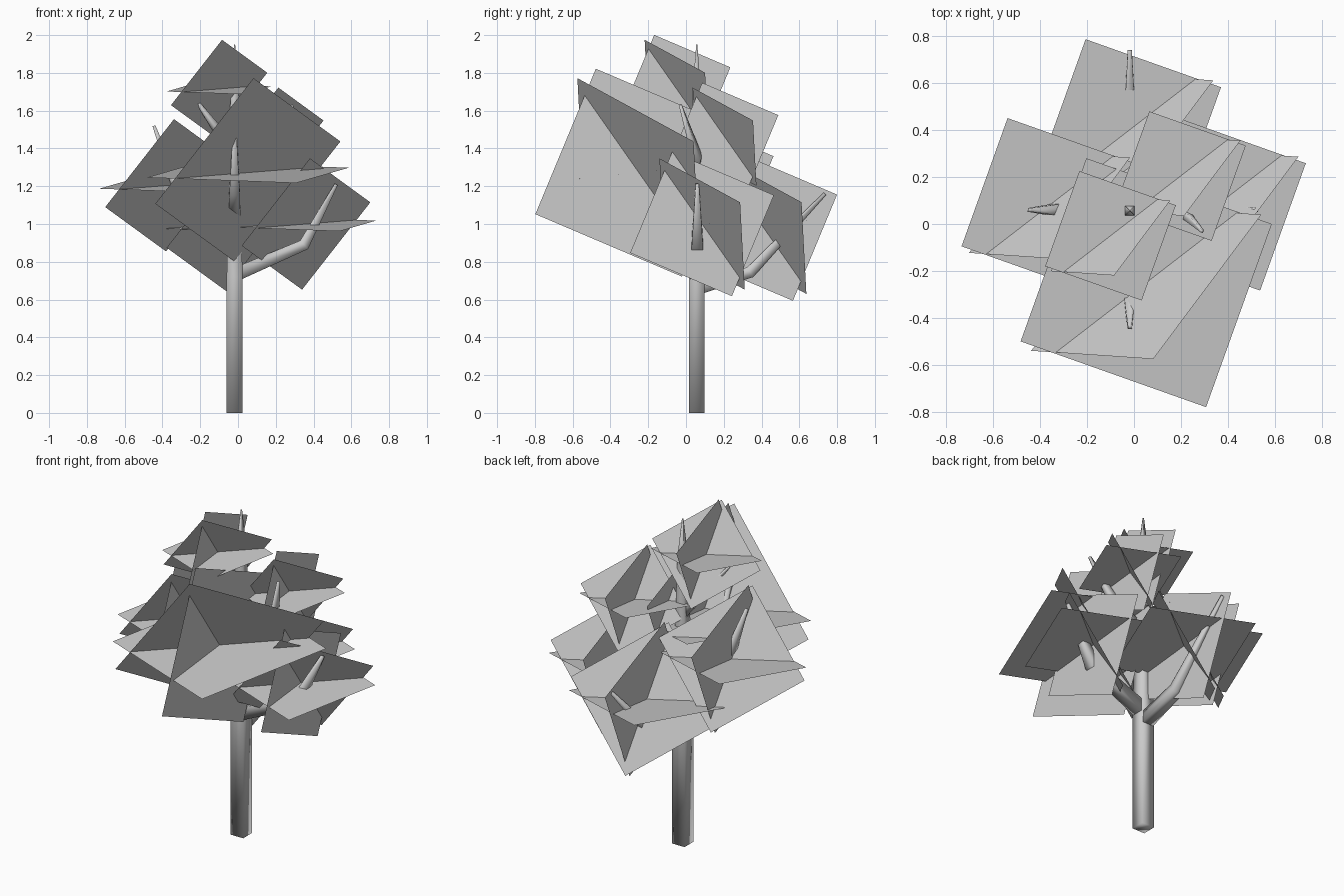
import bpy
from mathutils import Vector

if "Cube" in bpy.data.objects:
    bpy.data.objects.remove(bpy.data.objects["Cube"])


def make_object(name, verts, faces, smooth=False):
    mesh = bpy.data.meshes.new(name)
    mesh.from_pydata(verts, [], faces)
    mesh.polygons.foreach_set("use_smooth", [smooth] * len(mesh.polygons))
    mesh.update()
    obj = bpy.data.objects.new(name, mesh)
    bpy.context.collection.objects.link(obj)
    return obj


def square_limb(name, path, radii):
    """Four-sided tapering tube swept along a path."""
    pts = [Vector(p) for p in path]
    n = len(pts)
    heading = pts[-1] - pts[0]
    side = Vector((-heading.y, heading.x, 0))
    side = side.normalized() if side.length > 0.001 else Vector((1, 0, 0))
    verts, faces = [], []
    for i, (p, r) in enumerate(zip(pts, radii)):
        before = (p - pts[max(i - 1, 0)]).normalized()
        after = (pts[min(i + 1, n - 1)] - p).normalized()
        up = (before + after).normalized().cross(side).normalized()
        for a, b in ((-1, -1), (1, -1), (1, 1), (-1, 1)):
            verts.append(p + side * a * r + up * b * r)
    for i in range(n - 1):
        for k in range(4):
            j = (k + 1) % 4
            faces.append((4 * i + k, 4 * i + 4 + k, 4 * i + 4 + j, 4 * i + j))
    faces += [(0, 1, 2, 3), tuple(4 * n - 1 - k for k in range(4))]
    return make_object(name, verts, faces, True)


# Trunk
TX, TY = -0.018, 0.057
square_limb("trunk",
            [(TX, TY, z) for z in (0, 0.72, 1.2, 1.72, 1.95)],
            [0.042, 0.042, 0.033, 0.021, 0.003])

# Branches: height on trunk, elbow, tip, base radius
branches = {
    "right_branch": (0.73, (0.35, 0.06, 0.89), (0.52, 0.06, 1.21), 0.036),
    "back_branch": (0.66, (TX, 0.34, 0.745), (TX, 0.735, 1.16), 0.036),
    "front_branch": (0.98, (TX, -0.30, 1.17), (TX, -0.44, 1.51), 0.033),
    "left_branch": (1.02, (-0.32, 0.06, 1.18), (-0.445, 0.06, 1.52), 0.032),
    "upper_right_branch": (1.22, (0.20, 0.06, 1.35), (0.29, -0.03, 1.63), 0.026),
    "upper_left_branch": (1.38, (-0.11, 0.0, 1.50), (-0.225, -0.09, 1.66), 0.022),
}
for name, (z, elbow, tip, r) in branches.items():
    square_limb(name, [(TX, TY, z), elbow, tip], [r, r * 0.85, r * 0.25])

# Half diagonals of the three crossing leaf cards
cards = [
    ((0.535, 0.25, 0.026), (0.255, -0.53, -0.055)),
    ((0.03, -0.325, 0.50), (0.49, 0.29, 0.165)),
    ((0, -0.5475, -0.22), (0, -0.2275, 0.55)),
]

# Foliage clumps: centre and scale
clumps = {
    "front_foliage": ((0.052, -0.25, 1.272), 1.0),
    "left_foliage": ((-0.36, 0.08, 1.205), 0.70),
    "right_foliage": ((0.36, 0.085, 1.0), 0.695),
    "back_foliage": ((-0.02, 0.40, 0.995), 0.73),
    "upper_right_foliage": ((0.198, 0.204, 1.462), 0.52),
    "top_foliage": ((-0.10, -0.05, 1.715), 0.52),
}
for name, (centre, s) in clumps.items():
    c = Vector(centre)
    verts, faces = [], []
    for d1, d2 in cards:
        a, b = Vector(d1) * s, Vector(d2) * s
        k = len(verts)
        verts += [c + a, c + b, c - a, c - b]
        faces.append((k, k + 1, k + 2, k + 3))
    make_object(name, verts, faces)
